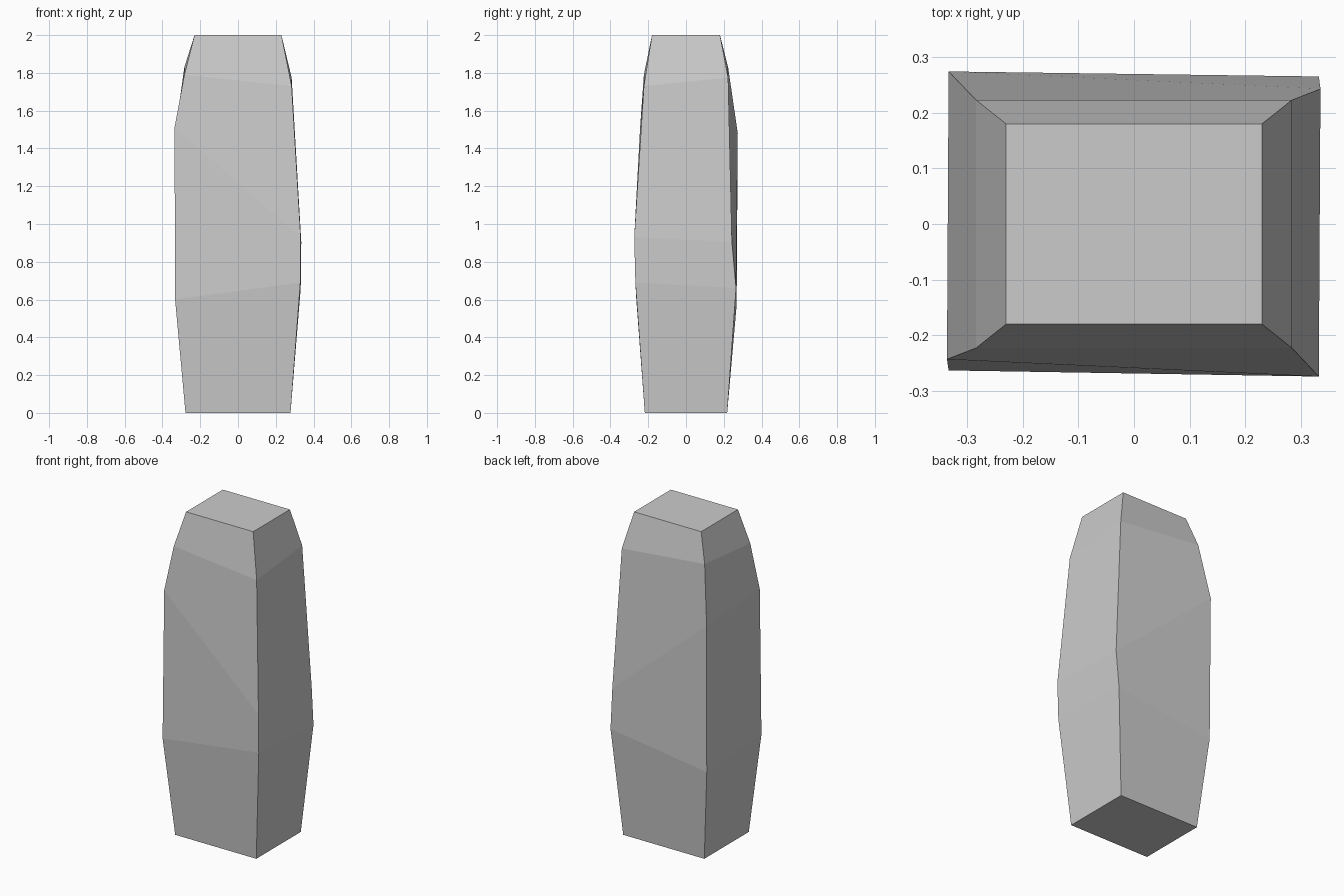
import bpy, bmesh

if "Cube" in bpy.data.objects:
    bpy.data.objects.remove(bpy.data.objects["Cube"])

# Irregular standing stone: four-cornered rings stacked from base to top,
# corners ordered front left, front right, back right, back left
def rect(x, y, z):
    return [(-x, -y, z), (x, -y, z), (x, y, z), (-x, y, z)]

def tilted(x, y, heights):
    return [(px, py, h) for (px, py, _), h in zip(rect(x, y, 0), heights)]

rings = [
    rect(0.278, 0.218, 0.0),
    # lower belly
    [(-0.333, -0.263, 0.60), (0.33, -0.268, 0.69), (0.332, 0.265, 0.66), (-0.33, 0.268, 0.57)],
    # upper belly, strongly uneven
    [(-0.336, -0.243, 1.51), (0.332, -0.274, 0.93), (0.335, 0.243, 0.905), (-0.333, 0.274, 1.48)],
    # shoulder
    tilted(0.284, 0.223, (1.79, 1.73, 1.775, 1.83)),
    rect(0.23, 0.18, 2.0),
]

bm = bmesh.new()
loops = [[bm.verts.new(p) for p in ring] for ring in rings]
for low, high in zip(loops, loops[1:]):
    for i in range(4):
        j = (i + 1) % 4
        bm.faces.new((low[i], low[j], high[j], high[i]))

# Flat base and top
bm.faces.new(loops[0][::-1])
bm.faces.new(loops[-1])
bmesh.ops.recalc_face_normals(bm, faces=bm.faces)

mesh = bpy.data.meshes.new("standing_stone")
bm.to_mesh(mesh)
bm.free()
stone = bpy.data.objects.new("standing_stone", mesh)
bpy.context.collection.objects.link(stone)
